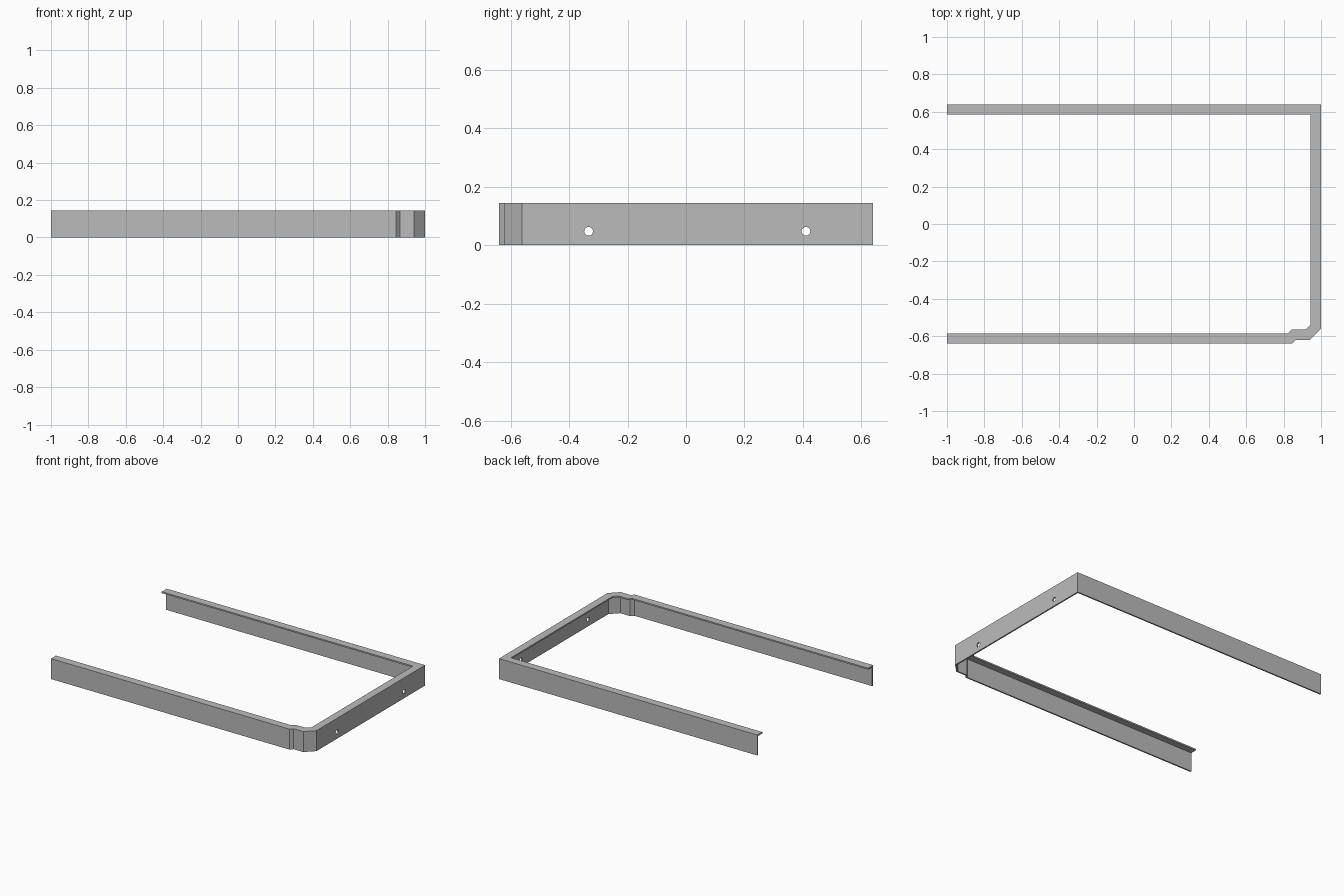
import bpy, bmesh, math
from mathutils import Vector

default = bpy.data.objects.get("Cube")
if default:
    bpy.data.objects.remove(default, do_unlink=True)

HEIGHT, FLANGE, THICK = 0.143, 0.055, 0.01

steel = bpy.data.materials.new("grey steel")
steel.use_nodes = True
colour = (0.5, 0.5, 0.5, 1)
steel.diffuse_color = colour
steel.node_tree.nodes["Principled BSDF"].inputs["Base Color"].default_value = colour

# Outer outline of the frame, clockwise from above, open on the -x side
path = [Vector(p) for p in [(-1, 0.64), (1, 0.64), (1, -0.56), (0.94, -0.62),
                            (0.865, -0.62), (0.845, -0.64), (-1, -0.64)]]
# Angle-iron section: distance inward, height
section = [(0, 0), (0, HEIGHT), (FLANGE, HEIGHT), (FLANGE, HEIGHT - THICK),
           (THICK, HEIGHT - THICK), (THICK, 0)]


def inward(a, b):
    d = (b - a).normalized()
    return Vector((d.y, -d.x))


def mitre(i):
    """Inward direction at a path point, lengthened to keep the width."""
    sides = [inward(path[j], path[j + 1]) for j in (i - 1, i) if 0 <= j < len(path) - 1]
    m = sum(sides, Vector((0, 0))).normalized()
    return m / m.dot(sides[0])


# Sweep the section along the outline
bm = bmesh.new()
rings = []
for i, p in enumerate(path):
    m = mitre(i)
    rings.append([bm.verts.new((*(p + m * w), z)) for w, z in section])
n = len(section)
for a, b in zip(rings, rings[1:]):
    for k in range(n):
        j = (k + 1) % n
        bm.faces.new((a[k], a[j], b[j], b[k]))
bm.faces.new(rings[0])
bm.faces.new(rings[-1])
bmesh.ops.recalc_face_normals(bm, faces=bm.faces[:])
mesh = bpy.data.meshes.new("angle_frame")
bm.to_mesh(mesh)
bm.free()
frame = bpy.data.objects.new("angle_frame", mesh)
bpy.context.collection.objects.link(frame)
mesh.materials.append(steel)

# Two bolt holes through the end wall
for side, y in (("front", -0.333), ("back", 0.41)):
    bpy.ops.mesh.primitive_cylinder_add(vertices=24, radius=0.015, depth=0.1,
                                        location=(1, y, 0.047),
                                        rotation=(0, math.pi / 2, 0))
    cutter = bpy.context.object
    cutter.name = side + "_hole_cutter"
    cutter.hide_render = True
    cutter.data.materials.append(steel)
    hole = frame.modifiers.new(side + "_bolt_hole", 'BOOLEAN')
    hole.operation = 'DIFFERENCE'
    hole.solver = 'EXACT'
    hole.object = cutter
    bpy.ops.object.select_all(action='DESELECT')
    frame.select_set(True)
    bpy.context.view_layer.objects.active = frame
    bpy.ops.object.modifier_apply(modifier=hole.name)
    bpy.data.objects.remove(cutter, do_unlink=True)

bpy.ops.object.shade_smooth_by_angle(angle=math.radians(30))
